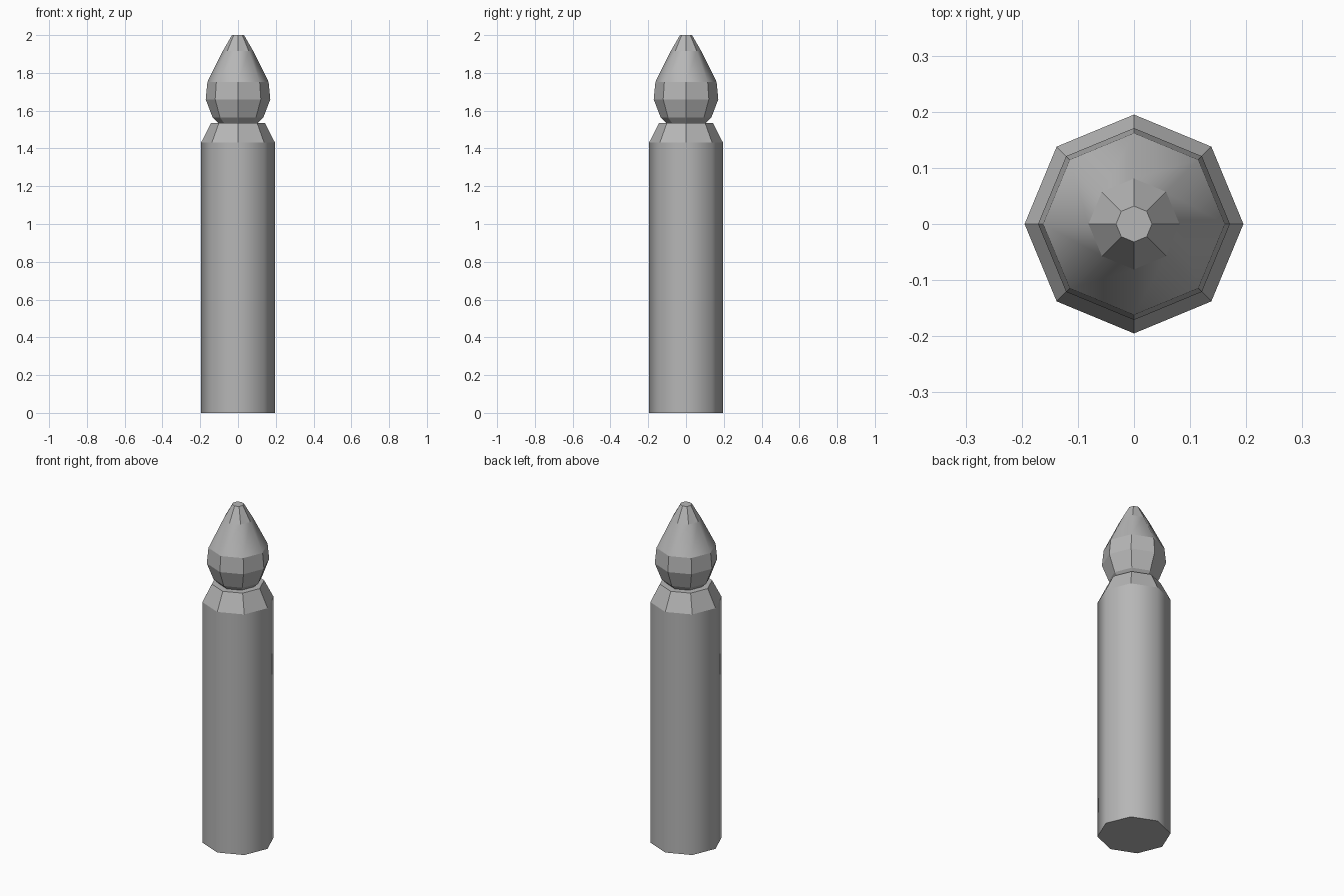
import bpy
from math import cos, sin, pi

if "Cube" in bpy.data.objects:
    bpy.data.objects.remove(bpy.data.objects["Cube"])

SIDES = 8

# Mid-grey finish shared by both parts
grey = bpy.data.materials.new("mid_grey")
grey.diffuse_color = (0.47, 0.47, 0.47, 1)
grey.use_nodes = True
grey.node_tree.nodes["Principled BSDF"].inputs["Base Color"].default_value = grey.diffuse_color


def lathe(name, profile, smooth_bands=()):
    """Eight-sided turned solid from (radius, z) points, corners on the axes."""
    verts = [(r * cos(2 * pi * i / SIDES), r * sin(2 * pi * i / SIDES), z)
             for r, z in profile for i in range(SIDES)]
    faces = [tuple(reversed(range(SIDES)))]
    smooth = [False]
    for b in range(len(profile) - 1):
        for i in range(SIDES):
            j = (i + 1) % SIDES
            lo, hi = b * SIDES, (b + 1) * SIDES
            faces.append((lo + i, lo + j, hi + j, hi + i))
            smooth.append(b in smooth_bands)
    faces.append(tuple(range(len(verts) - SIDES, len(verts))))
    smooth.append(False)
    mesh = bpy.data.meshes.new(name)
    mesh.from_pydata(verts, [], faces)
    mesh.polygons.foreach_set("use_smooth", smooth)
    mesh.materials.append(grey)
    mesh.update()
    obj = bpy.data.objects.new(name, mesh)
    bpy.context.collection.objects.link(obj)
    return obj


# Post with bevelled shoulder: only the long shaft is smooth shaded
lathe("post", [(0.195, 0), (0.195, 1.432), (0.143, 1.535)], smooth_bands=(0,))

# Bud-shaped finial resting on the post, with a smooth taper and blunt tip
lathe("finial", [(0.105, 1.535), (0.134, 1.563), (0.171, 1.66), (0.162, 1.752),
                 (0.081, 1.915), (0.032, 2.0)], smooth_bands=(3,))
